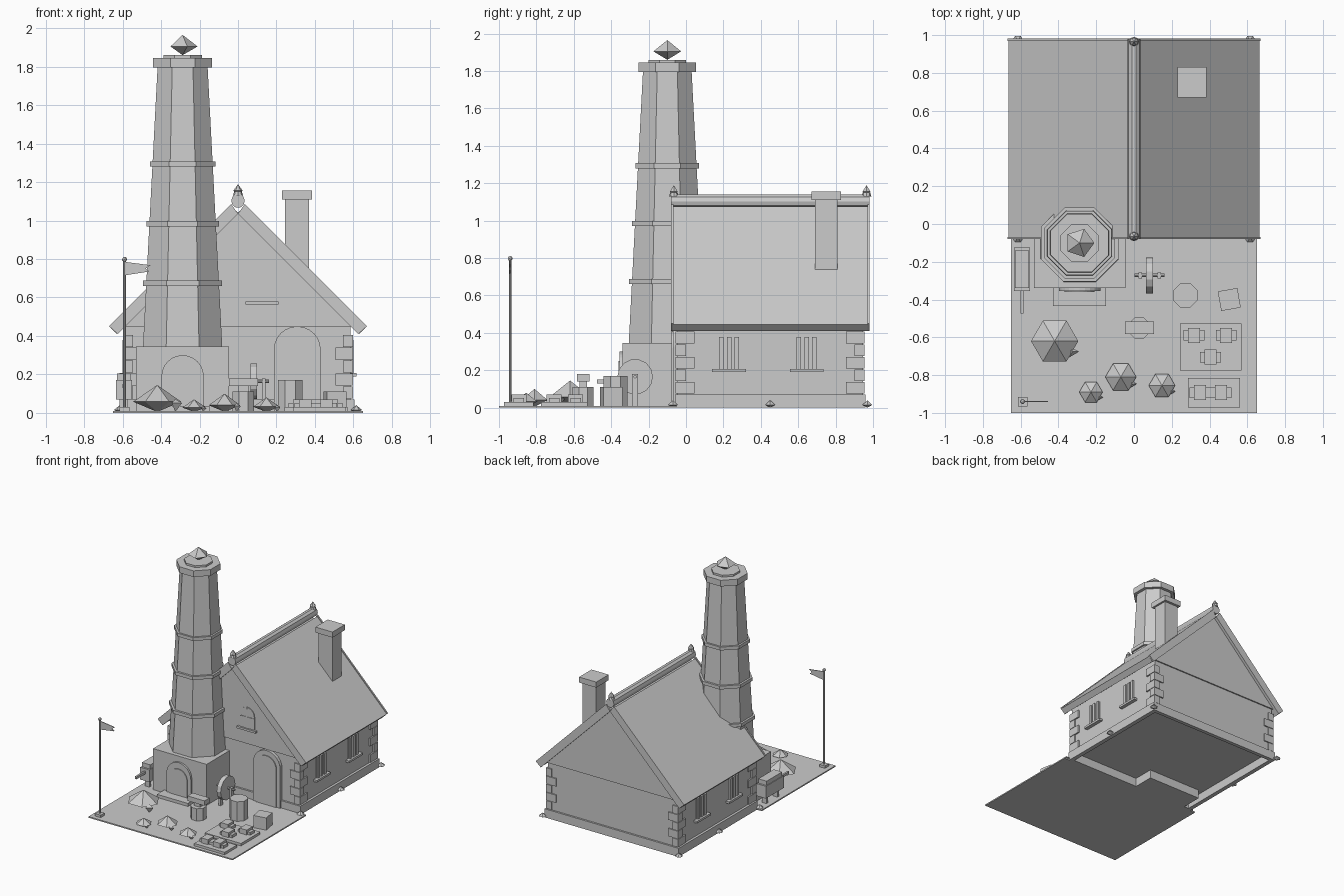
import bpy, bmesh, math
from mathutils import Matrix, Vector

cube = bpy.data.objects.get("Cube")
if cube:
    bpy.data.objects.remove(cube, do_unlink=True)

stone = bpy.data.materials.new("plain_grey")
stone.use_nodes = True
GREY = (0.6, 0.6, 0.6, 1)
stone.diffuse_color = GREY
stone.node_tree.nodes["Principled BSDF"].inputs["Base Color"].default_value = GREY


def finish(name, bm):
    bmesh.ops.recalc_face_normals(bm, faces=bm.faces)
    mesh = bpy.data.meshes.new(name)
    bm.to_mesh(mesh)
    bm.free()
    mesh.materials.append(stone)
    obj = bpy.data.objects.new(name, mesh)
    bpy.context.collection.objects.link(obj)
    return obj


def box(name, x0, x1, y0, y1, z0, z1, turn=0):
    bm = bmesh.new()
    bmesh.ops.create_cube(bm, size=1)
    mid = Vector((x0 + x1, y0 + y1, z0 + z1)) / 2
    m = Matrix.Translation(mid) @ Matrix.Rotation(turn, 4, 'Z') @ Matrix.Diagonal((x1 - x0, y1 - y0, z1 - z0, 1))
    bm.transform(m)
    return finish(name, bm)


def prism(name, profile, y0, y1):
    """Extrude an (x, z) outline along y."""
    bm = bmesh.new()
    face = bm.faces.new([bm.verts.new((x, y0, z)) for x, z in profile])
    ext = bmesh.ops.extrude_face_region(bm, geom=[face])
    bmesh.ops.translate(bm, vec=(0, y1 - y0, 0),
                        verts=[v for v in ext["geom"] if isinstance(v, bmesh.types.BMVert)])
    return finish(name, bm)


def frustum(name, x, y, z0, z1, r0, r1, sides=8, turn=0, axis=None):
    bm = bmesh.new()
    bmesh.ops.create_cone(bm, cap_ends=True, segments=sides, radius1=r0, radius2=r1, depth=z1 - z0)
    m = Matrix.Rotation(turn, 4, 'Z')
    if axis:
        m = Matrix.Rotation(math.pi / 2, 4, axis) @ m
    bm.transform(Matrix.Translation((x, y, (z0 + z1) / 2)) @ m)
    return finish(name, bm)


def octagon(name, x, y, z0, z1, half0, half1):
    """Octagon with a flat front, sized across its flats."""
    k = 1 / math.cos(math.pi / 8)
    return frustum(name, x, y, z0, z1, half0 * k, half1 * k, 8, math.pi / 8)


def crystal(name, x, y, z0, zm, z1, r, sides=6):
    """Double pyramid."""
    bm = bmesh.new()
    ring = []
    for i in range(sides):
        a = math.tau * i / sides
        ring.append(bm.verts.new((x + r * math.cos(a), y + r * math.sin(a), zm)))
    tips = [bm.verts.new((x, y, z)) for z in (z0, z1)]
    for i in range(sides):
        for tip in tips:
            bm.faces.new((ring[i], ring[(i + 1) % sides], tip))
    return finish(name, bm)


def arch(cx, half, z0, top, steps=12):
    pts = [(cx - half, z0), (cx + half, z0)]
    for i in range(steps + 1):
        a = math.pi * i / steps
        pts.append((cx + half * math.cos(a), top - half + half * math.sin(a)))
    return pts


# Yard
box("yard_slab", -0.65, 0.65, -1, -0.05, 0, 0.01)

# House walls and open-bottomed plinth
box("walls", -0.585, 0.585, -0.045, 0.945, 0.07, 0.46)
prism("gable", [(-0.59, 0.45), (0.59, 0.45), (0, 1.04)], -0.055, 0.955)
for s, side in ((-1, "right"), (1, "left")):
    xa, xb = sorted((s * 0.57, s * 0.605))
    box(f"plinth_{side}", xa, xb, -0.06, 0.96, 0, 0.07)
box("plinth_front", -0.57, 0.57, -0.06, -0.03, 0, 0.07)
box("plinth_back", -0.57, 0.57, 0.93, 0.96, 0, 0.07)

# Corner stones and plinth studs
for sx in (-1, 1):
    for y, sy in ((-0.055, 1), (0.955, -1)):
        for i in range(5):
            long_side = i % 2 == 0
            lx, ly = (0.05, 0.1) if long_side else (0.09, 0.055)
            xa, xb = sorted((sx * 0.597, sx * (0.597 - lx)))
            ya, yb = sorted((y, y + sy * ly))
            z = 0.075 + i * 0.067
            box("corner_stone", xa, xb, ya, yb, z, z + 0.063)
    for y in (-0.07, 0.45, 0.97):
        crystal("plinth_stud", sx * 0.615, y, 0, 0.015, 0.04, 0.03)

# Roof with verge boards, ridge and finials
for s, side in ((-1, "right"), (1, "left")):
    slab = [(0.665, 0.445), (0.035, 1.075), (0, 1.04), (0.63, 0.41)]
    prism(f"roof_{side}", [(s * x, z) for x, z in slab], -0.07, 0.97)
    verge = [(0.67, 0.45), (0.035, 1.085), (0, 1.035), (0.625, 0.41)]
    for y in (-0.08, 0.97):
        prism("verge_board", [(s * x, z) for x, z in verge], y, y + 0.012)
prism("ridge", [(0.035 * math.cos(i * math.pi / 5), 1.103 + 0.038 * math.sin(i * math.pi / 5))
                for i in range(10)], -0.08, 0.98)
for y in (-0.065, 0.965):
    frustum("finial_foot", 0, y, 1.13, 1.15, 0.026, 0.02, 8)
    crystal("finial", 0, y, 1.135, 1.155, 1.19, 0.024)

# Chimney
box("chimney", 0.245, 0.37, 0.69, 0.81, 0.69, 1.12)
box("chimney_cap", 0.23, 0.385, 0.67, 0.83, 1.11, 1.155)

# Side windows with bars and sills
for sx in (-1, 1):
    def plate(name, depth, y0, y1, z0, z1):
        xa, xb = sorted((sx * 0.58, sx * (0.585 + depth)))
        box(name, xa, xb, y0, y1, z0, z1)
    for cy in (0.23, 0.645):
        plate("window_pane", 0.004, cy - 0.06, cy + 0.06, 0.2, 0.375)
        plate("window_sill", 0.03, cy - 0.09, cy + 0.09, 0.19, 0.207)
        for k in (-1, 0, 1):
            plate("window_bar", 0.015, cy + k * 0.042 - 0.012, cy + k * 0.042 + 0.012, 0.205, 0.378)

# Front door and gable window
prism("door_frame", arch(0.308, 0.122, 0.01, 0.45), -0.07, -0.04)
prism("door", arch(0.308, 0.09, 0.01, 0.41), -0.077, -0.04)
prism("gable_window", arch(0.125, 0.065, 0.575, 0.75), -0.061, -0.05)
box("gable_window_bar", 0.12, 0.13, -0.065, -0.055, 0.58, 0.74)
box("gable_window_crossbar", 0.065, 0.185, -0.065, -0.055, 0.665, 0.673)
box("gable_window_sill", 0.04, 0.21, -0.075, -0.05, 0.563, 0.58)

# Tower
tx, ty = -0.288, -0.1
box("tower_base", tx - 0.242, tx + 0.242, -0.34, 0.14, 0, 0.345)
prism("tower_arch", arch(tx, 0.11, 0.01, 0.3), -0.355, -0.33)
prism("tower_door", arch(tx, 0.08, 0.01, 0.25), -0.361, -0.33)
box("tower_step", tx - 0.14, tx + 0.14, -0.435, -0.34, 0, 0.035)
octagon("tower_shaft", tx, ty, 0.345, 1.8, 0.206, 0.13)
for z, half in ((0.66, 0.205), (0.97, 0.188), (1.28, 0.17)):
    octagon("tower_band", tx, ty, z, z + 0.027, half, half)
octagon("tower_cap", tx, ty, 1.795, 1.845, 0.154, 0.154)
octagon("tower_top", tx, ty, 1.845, 1.86, 0.1, 0.1)
crystal("tower_crystal", tx, ty, 1.86, 1.905, 1.965, 0.078, 5)

# Shrubs, each with a small side shoot
for x, y, r, h in ((-0.42, -0.62, 0.125, 0.145), (-0.228, -0.89, 0.062, 0.07),
                   (-0.07, -0.81, 0.082, 0.1), (0.148, -0.855, 0.07, 0.08)):
    crystal("shrub", x, y, 0.005, h * 0.4, h, r)
    crystal("shrub_shoot", x + r * 0.75, y - r * 0.45, 0.005, h * 0.35, h * 0.5, r * 0.28, 3)

# Flag
box("flag_foot", -0.615, -0.565, -0.965, -0.915, 0, 0.03)
frustum("flag_pole", -0.59, -0.94, 0.02, 0.79, 0.007, 0.007)
bm = bmesh.new()
bmesh.ops.create_icosphere(bm, subdivisions=2, radius=0.013, matrix=Matrix.Translation((-0.59, -0.94, 0.798)))
finish("flag_knob", bm)
prism("flag", [(-0.59, 0.715), (-0.46, 0.735), (-0.48, 0.75), (-0.455, 0.768), (-0.59, 0.785)], -0.943, -0.937)

# Trough beside the tower
box("trough", -0.635, -0.55, -0.355, -0.125, 0.07, 0.17)
box("trough_rim", -0.63, -0.555, -0.34, -0.14, 0.17, 0.205)
box("trough_handle", -0.6, -0.585, -0.475, -0.35, 0.13, 0.15)
for y in (-0.32, -0.18):
    box("trough_leg", -0.615, -0.575, y, y + 0.02, 0, 0.07)

# Grinding wheel
frustum("grindstone", 0.082, -0.272, 0.147, 0.183, 0.095, 0.095, 14, 0, 'Y')
frustum("grindstone_axle", 0.082, -0.272, 0.085, 0.245, 0.009, 0.009, 8, 0, 'Y')
for x in (0.025, 0.125):
    box("grindstone_post", x, x + 0.018, -0.288, -0.256, 0, 0.18)

# Anvil on a stump
octagon("stump", 0.028, -0.55, 0, 0.11, 0.056, 0.056)
box("anvil_neck", 0, 0.056, -0.57, -0.53, 0.11, 0.145)
box("anvil_head", -0.048, 0.105, -0.583, -0.517, 0.14, 0.18)

# Barrel and crate
octagon("barrel", 0.272, -0.378, 0, 0.17, 0.064, 0.064)
box("crate", 0.452, 0.557, -0.452, -0.347, 0, 0.11, math.radians(10))

# Garden beds and crops
box("bed_large", 0.243, 0.57, -0.775, -0.527, 0, 0.03)
box("bed_small", 0.285, 0.56, -0.972, -0.815, 0, 0.03)
for x, y in ((0.317, -0.59), (0.488, -0.59), (0.405, -0.705), (0.35, -0.893), (0.46, -0.893)):
    box("crop_base", x - 0.055, x + 0.055, y - 0.028, y + 0.028, 0.02, 0.052)
    box("crop_top", x - 0.032, x + 0.032, y - 0.04, y + 0.04, 0.02, 0.07)
